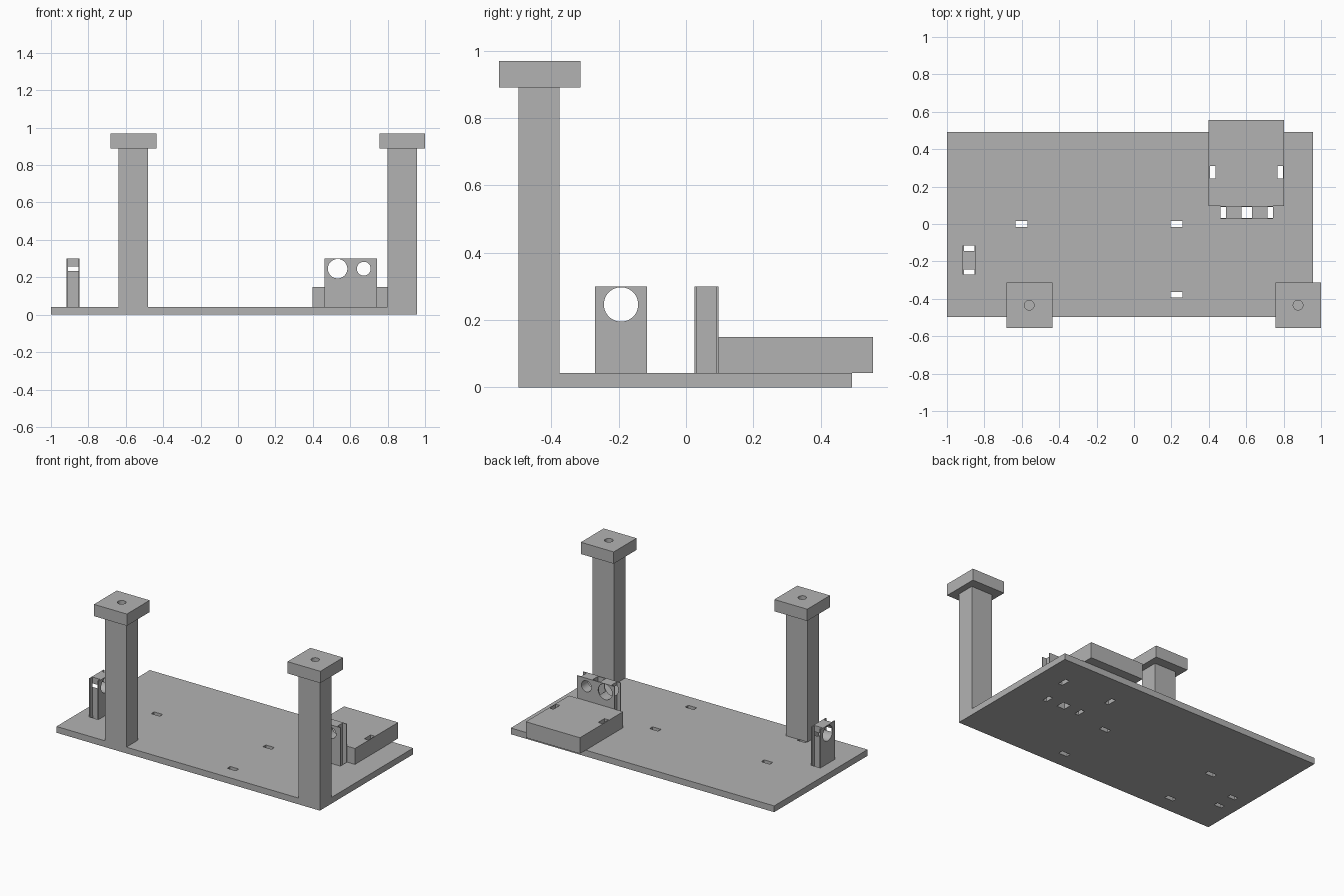
import bpy
import math

cube = bpy.data.objects.get("Cube")
if cube:
    bpy.data.objects.remove(cube, do_unlink=True)

grey = bpy.data.materials.new("light grey")
grey.use_nodes = True
grey.diffuse_color = (0.45, 0.45, 0.45, 1)
grey.node_tree.nodes["Principled BSDF"].inputs["Base Color"].default_value = (0.45, 0.45, 0.45, 1)

PLATE_TOP = 0.042


def box(name, x0, x1, y0, y1, z0, z1):
    """Block given by its limits on each axis."""
    bpy.ops.mesh.primitive_cube_add(size=1)
    ob = bpy.context.object
    ob.name = name
    for v in ob.data.vertices:
        v.co = (x1 if v.co.x > 0 else x0, y1 if v.co.y > 0 else y0, z1 if v.co.z > 0 else z0)
    ob.data.materials.append(grey)
    return ob


def slot(x, y, sx, sy):
    """Tall cutter for a rectangular slot."""
    return box("slot_cutter", x - sx / 2, x + sx / 2, y - sy / 2, y + sy / 2, -0.1, 0.5)


def rod(radius, depth, location, rotation=(0, 0, 0)):
    """Round cutter for a bore."""
    bpy.ops.mesh.primitive_cylinder_add(vertices=48, radius=radius, depth=depth,
                                        location=location, rotation=rotation)
    ob = bpy.context.object
    ob.data.materials.append(grey)
    return ob


def cut(target, cutters):
    """Subtract the cutters, keep the result and remove the cutters."""
    for cutter in cutters:
        cutter.hide_render = True
        mod = target.modifiers.new("cut", 'BOOLEAN')
        mod.operation, mod.solver, mod.object = 'DIFFERENCE', 'EXACT', cutter
    bpy.ops.object.select_all(action='DESELECT')
    target.select_set(True)
    bpy.context.view_layer.objects.active = target
    for mod in list(target.modifiers):
        bpy.ops.object.modifier_apply(modifier=mod.name)
    for cutter in cutters:
        bpy.data.objects.remove(cutter, do_unlink=True)
    bpy.ops.object.shade_smooth_by_angle(angle=math.radians(30))


# Base plate with all of its through slots
plate = box("base_plate", -1, 0.956, -0.497, 0.493, 0, PLATE_TOP)
wide_slots = [(x, y, 0.064, 0.031) for x in (-0.602, 0.228) for y in (0, -0.378)]
left_slots = [(-0.882, y, 0.056, 0.029) for y in (-0.255, -0.13)]
pair_slots = [(0.477, 0.061, 0.028, 0.058), (0.602, 0.061, 0.058, 0.058), (0.728, 0.061, 0.028, 0.058)]
tray_slots = [(x, 0.277, 0.03, 0.067) for x in (0.42, 0.782)]
cut(plate, [slot(*s) for s in wide_slots + left_slots + pair_slots + tray_slots])

# Square posts with bored caps
for side, x in (("right", -0.56), ("left", 0.877)):
    box(side + "_post", x - 0.079, x + 0.079, -0.497, -0.376, PLATE_TOP, 0.89)
    cap = box(side + "_cap", x - 0.121, x + 0.123, -0.555, -0.313, 0.89, 0.969)
    cut(cap, [rod(0.026, 0.15, (x, -0.434, 0.969))])


def bracket(name, x, y, width, radius, along_x):
    """Upright holder: a bore through its face and a channel down each edge."""
    half, thick, groove = width / 2, 0.0355, 0.028
    if along_x:
        body = box(name, x - half, x + half, y - thick, y + thick, PLATE_TOP, 0.3)
        turn = (math.pi / 2, 0, 0)
        channels = [slot(x + s * half, y, 2 * groove, 0.058) for s in (-1, 1)]
    else:
        body = box(name, x - thick, x + thick, y - half, y + half, PLATE_TOP, 0.3)
        turn = (0, math.pi / 2, 0)
        channels = [slot(x, y + s * half, 0.056, 2 * groove) for s in (-1, 1)]
    cut(body, channels + [rod(radius, 0.3, (x, y, 0.246), turn)])


# Upright holders
bracket("side_holder", -0.882, -0.193, 0.155, 0.051, False)
bracket("large_bore_holder", 0.5325, 0.061, 0.139, 0.052, True)
bracket("small_bore_holder", 0.6725, 0.061, 0.140, 0.037, True)

# Low block overhanging the back edge
block = box("rear_block", 0.399, 0.801, 0.0965, 0.555, PLATE_TOP, 0.149)
cut(block, [slot(*s) for s in tray_slots])
